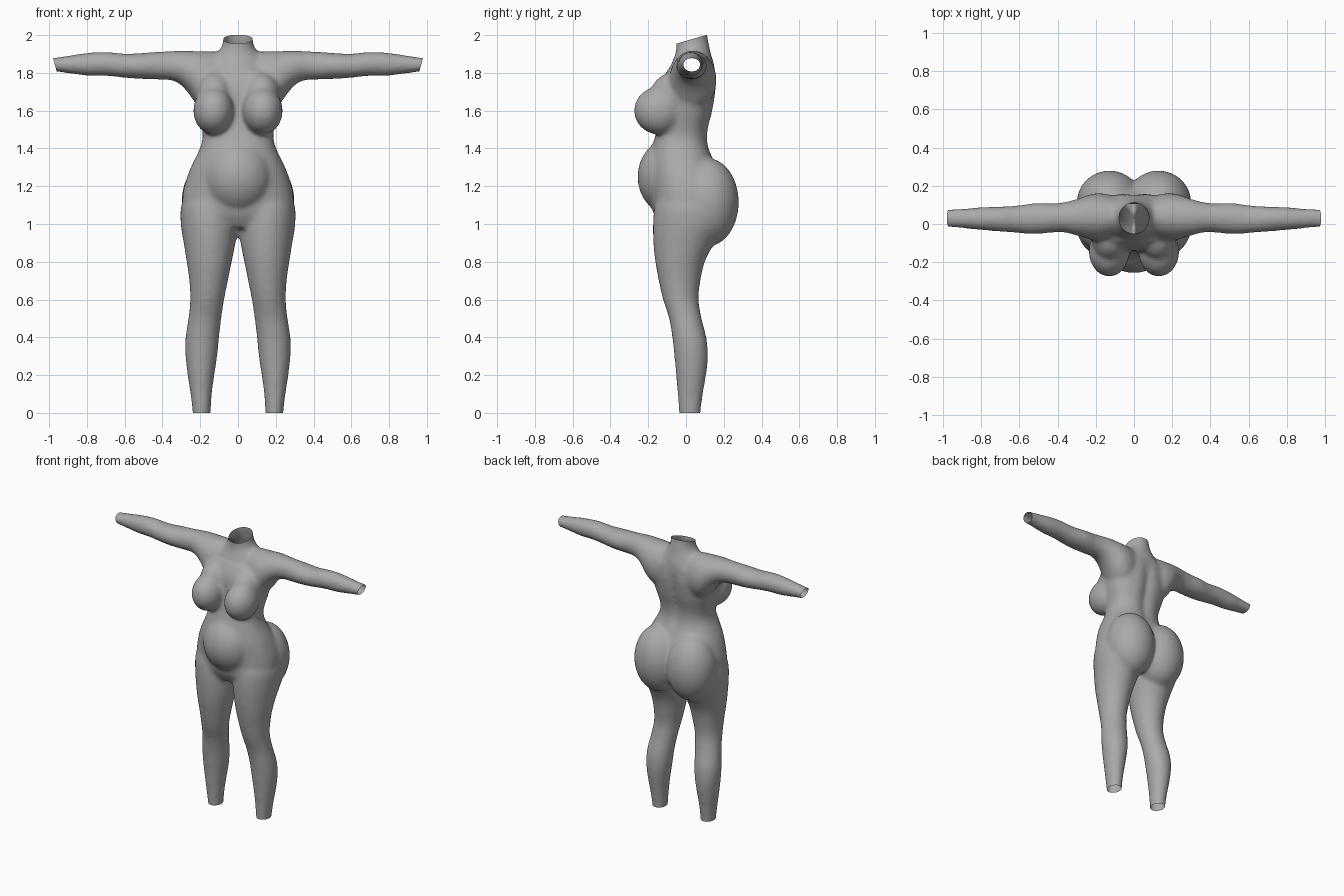
import bpy, bmesh, math
from mathutils import Vector, Matrix

if "Cube" in bpy.data.objects:
    bpy.data.objects.remove(bpy.data.objects["Cube"])

SEG = 40
bm = bmesh.new()


def spow(v, e):
    return math.copysign(abs(v) ** e, v)


def catmull(p0, p1, p2, p3, t):
    return [0.5 * (2 * b + (c - a) * t + (2 * a - 5 * b + 4 * c - d) * t * t
                   + (3 * b - a - 3 * c + d) * t ** 3)
            for a, b, c, d in zip(p0, p1, p2, p3)]


def smooth_rings(rings, steps=4):
    out, n = [], len(rings)
    for i in range(n - 1):
        q = [rings[max(i - 1, 0)], rings[i], rings[i + 1], rings[min(i + 2, n - 1)]]
        out += [catmull(*q, s / steps) for s in range(steps)]
    return out + [list(rings[-1])]


def loft(rings, place, power=2.0):
    """Closed tube through rings (t, a_min, a_max, b_min, b_max)."""
    loops = []
    for t, a0, a1, b0, b1 in smooth_rings(rings):
        loop = []
        for k in range(SEG):
            w = 2 * math.pi * k / SEG
            a = (a0 + a1) / 2 + (a1 - a0) / 2 * spow(math.cos(w), 2 / power)
            b = (b0 + b1) / 2 + (b1 - b0) / 2 * spow(math.sin(w), 2 / power)
            loop.append(bm.verts.new(place(t, a, b)))
        loops.append(loop)
    faces = [bm.faces.new(loops[0]), bm.faces.new(loops[-1][::-1])]
    for l0, l1 in zip(loops, loops[1:]):
        for k in range(SEG):
            j = (k + 1) % SEG
            faces.append(bm.faces.new((l0[k], l1[k], l1[j], l0[j])))
    bmesh.ops.recalc_face_normals(bm, faces=faces)


def ellipsoid(center, radii):
    m = Matrix.Translation(center) @ Matrix.Diagonal((*radii, 1))
    bmesh.ops.create_uvsphere(bm, u_segments=32, v_segments=20, radius=1, matrix=m)


def torso_point(z, x, y):
    # shallow spine groove down the back
    if y > 0.02 and 1.25 < z < 1.9:
        y -= 0.022 * math.exp(-(x / 0.035) ** 2) * math.sin((z - 1.25) / 0.65 * math.pi)
    return (x, y, z)


# torso and neck: height, half width, front, back
torso = [(0.98, .20, -.13, .12), (1.05, .285, -.17, .16), (1.12, .295, -.18, .19),
         (1.20, .285, -.185, .20), (1.30, .25, -.19, .165), (1.40, .202, -.18, .125),
         (1.46, .187, -.165, .118), (1.52, .195, -.15, .125), (1.60, .215, -.14, .145),
         (1.70, .23, -.14, .16), (1.76, .23, -.125, .16), (1.82, .20, -.095, .155)]
loft([(z, -w, w, f, b) for z, w, f, b in torso], torso_point, 2.35)
neck = [(1.76, .19, -.10, .155), (1.84, .16, -.08, .15), (1.89, .125, -.06, .135),
        (1.925, .095, -.052, .127), (1.96, .080, -.052, .12), (2.00, .079, -.052, .113),
        (2.08, .082, -.05, .11)]
loft([(z, -w, w, f, b) for z, w, f, b in neck], lambda z, x, y: (x, y, z))

# belly
ellipsoid((0, -.085, 1.25), (.185, .172, .20))

# legs: height, inner, outer, front, back
leg = [(-.08, .147, .237, -.032, .073), (0, .145, .24, -.037, .078), (.1, .138, .252, -.045, .09),
       (.2, .125, .267, -.053, .107), (.3, .11, .278, -.062, .117), (.4, .10, .278, -.073, .108),
       (.5, .088, .263, -.09, .083), (.6, .073, .253, -.122, .067), (.7, .053, .258, -.145, .077),
       (.8, .033, .272, -.163, .10), (.9, .013, .288, -.173, .15), (1.0, 0, .303, -.175, .20),
       (1.1, .0, .30, -.165, .18), (1.2, .04, .25, -.13, .12)]

# arms: distance from the middle, front, back, bottom, top
arm = [(.08, -.06, .14, 1.62, 1.91), (.16, -.085, .16, 1.60, 1.915), (.22, -.085, .158, 1.635, 1.915),
       (.265, -.07, .143, 1.695, 1.918), (.31, -.058, .128, 1.742, 1.918),
       (.36, -.045, .115, 1.762, 1.915), (.42, -.045, .108, 1.764, 1.912),
       (.52, -.053, .11, 1.768, 1.905), (.60, -.048, .098, 1.774, 1.902),
       (.70, -.04, .092, 1.784, 1.911), (.80, -.032, .088, 1.785, 1.906),
       (.90, -.022, .080, 1.798, 1.891), (.98, -.016, .077, 1.808, 1.880),
       (1.05, -.016, .077, 1.812, 1.876)]

for s in (-1, 1):
    loft(leg, lambda z, x, y: (s * x, y, z))
    loft(arm, lambda x, y, z: (s * x, y, z))
    ellipsoid((s * .128, .112, 1.115), (.172, .168, .235))   # seat
    ellipsoid((s * .130, -.142, 1.60), (.107, .134, .127))   # bust
    ellipsoid((s * .125, -.06, 1.68), (.10, .13, .125))      # upper chest slope

mesh = bpy.data.meshes.new("body")
bm.to_mesh(mesh)
bm.free()
body = bpy.data.objects.new("body", mesh)
bpy.context.collection.objects.link(body)
bpy.context.view_layer.objects.active = body
body.select_set(True)

# fuse the parts into one skin and soften the joins
rm = body.modifiers.new("fuse", 'REMESH')
rm.mode = 'VOXEL'
rm.voxel_size = 0.012
sm = body.modifiers.new("soften", 'SMOOTH')
sm.factor = 0.5
sm.iterations = 14
for name in ("fuse", "soften"):
    bpy.ops.object.modifier_apply(modifier=name)

# cut the neck, wrists and ankles open
bm = bmesh.new()
bm.from_mesh(body.data)
cuts = [((0, 0, 0), (0, 0, -1)), ((0, -.05, 1.955), (0, -.29, 1)),
        ((.97, 0, 1.845), (1, 0, -.27)), ((-.97, 0, 1.845), (-1, 0, -.27))]
for co, no in cuts:
    bmesh.ops.bisect_plane(bm, geom=bm.verts[:] + bm.edges[:] + bm.faces[:],
                           plane_co=co, plane_no=Vector(no).normalized(), clear_outer=True)
for f in bm.faces:
    f.smooth = True
bm.to_mesh(body.data)
bm.free()

grey = bpy.data.materials.new("plain_grey")
grey.diffuse_color = (0.4, 0.4, 0.4, 1)
grey.use_nodes = True
grey.node_tree.nodes["Principled BSDF"].inputs["Base Color"].default_value = grey.diffuse_color
body.data.materials.clear()
body.data.materials.append(grey)
